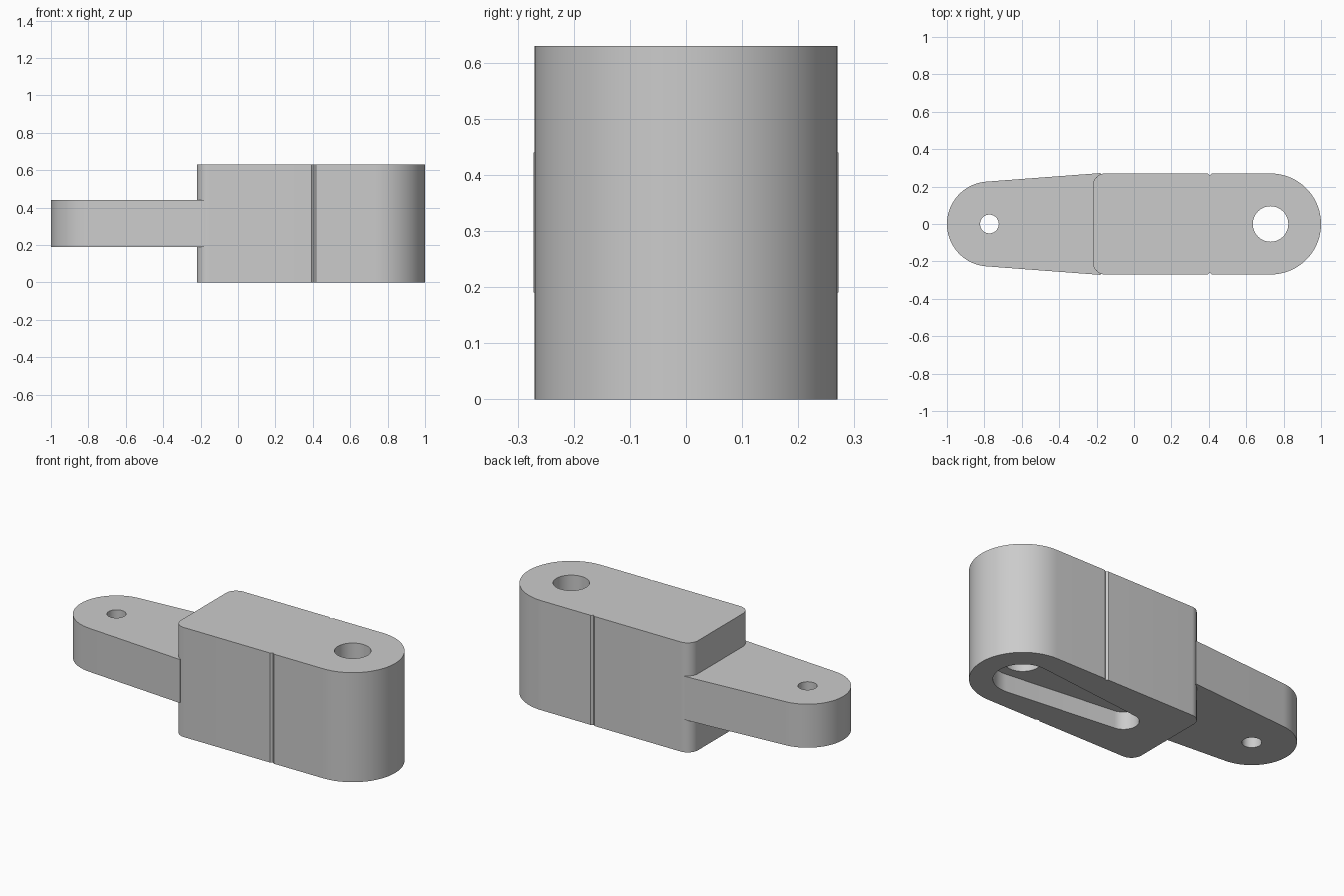
import bpy
import bmesh
from math import sin, cos, pi, acos

cube = bpy.data.objects.get("Cube")
if cube:
    bpy.data.objects.remove(cube, do_unlink=True)

grey = bpy.data.materials.new("plain grey")
grey.use_nodes = True
colour = (0.6, 0.6, 0.6, 1)
grey.diffuse_color = colour
grey.node_tree.nodes["Principled BSDF"].inputs["Base Color"].default_value = colour


def arc(cx, cy, r, start, end, steps=32):
    return [(cx + r * cos(start + (end - start) * i / steps),
             cy + r * sin(start + (end - start) * i / steps))
            for i in range(steps + 1)]


def prism(name, outline, z0, z1):
    """Extrude a counter-clockwise outline from z0 to z1."""
    bm = bmesh.new()
    face = bm.faces.new([bm.verts.new((x, y, z0)) for x, y in outline])
    top = bmesh.ops.extrude_face_region(bm, geom=[face])["geom"]
    moved = [v for v in top if isinstance(v, bmesh.types.BMVert)]
    bmesh.ops.translate(bm, verts=moved, vec=(0, 0, z1 - z0))
    bmesh.ops.recalc_face_normals(bm, faces=bm.faces)
    mesh = bpy.data.meshes.new(name)
    bm.to_mesh(mesh)
    bm.free()
    mesh.materials.append(grey)
    obj = bpy.data.objects.new(name, mesh)
    bpy.context.collection.objects.link(obj)
    return obj


def cylinder(name, x, r, z0, z1):
    return prism(name, arc(x, 0, r, 0, 2 * pi, 48)[:-1], z0, z1)


def cut(target, cutter):
    cutter.hide_render = True
    bpy.context.view_layer.objects.active = target
    mod = target.modifiers.new("cut", 'BOOLEAN')
    mod.operation = 'DIFFERENCE'
    mod.solver = 'EXACT'
    mod.object = cutter
    bpy.ops.object.modifier_apply(modifier=mod.name)
    bpy.data.objects.remove(cutter, do_unlink=True)


def smooth(obj):
    bpy.ops.object.select_all(action='DESELECT')
    obj.select_set(True)
    bpy.context.view_layer.objects.active = obj
    bpy.ops.object.shade_smooth_by_angle(angle=pi / 6)


HEIGHT, HALF = 0.63, 0.27
PIVOT, PIN = 0.73, -0.773

# Housing: one round end, two filleted corners and a thin groove on each side
fillet, back, groove = 0.065, -0.22, 0.405
outline = arc(PIVOT, 0, HALF, -pi / 2, pi / 2, 48)
outline += [(groove + 0.012, HALF), (groove, HALF - 0.01), (groove - 0.012, HALF)]
outline += arc(back + fillet, HALF - fillet, fillet, pi / 2, pi, 12)
outline += arc(back + fillet, fillet - HALF, fillet, pi, 1.5 * pi, 12)
outline += [(groove - 0.012, -HALF), (groove, 0.01 - HALF), (groove + 0.012, -HALF)]
housing = prism("housing", outline, 0, HEIGHT)

# Tapered pocket underneath, joining a large and a small round end
big, small, inner = 0.15, 0.08, 0.07
tangent = acos((big - small) / (PIVOT - inner))
side = pi - tangent
pocket = prism("pocket_cutter",
               arc(PIVOT, 0, big, -side, side, 48)
               + arc(inner, 0, small, side, 2 * pi - side, 24), -0.1, 0.1)
cut(housing, pocket)
cut(housing, cylinder("pivot_cutter", PIVOT, 0.095, -0.1, HEIGHT + 0.1))
smooth(housing)

# Tapered lever with a small pin hole
outline = [(-0.18, -0.272), (-0.18, 0.272)]
outline += arc(PIN, 0, 0.227, pi / 2 + 0.07, 1.5 * pi - 0.07, 48)
lever = prism("lever", outline, 0.19, 0.44)
cut(lever, cylinder("pin_cutter", PIN, 0.05, 0, HEIGHT))
smooth(lever)
